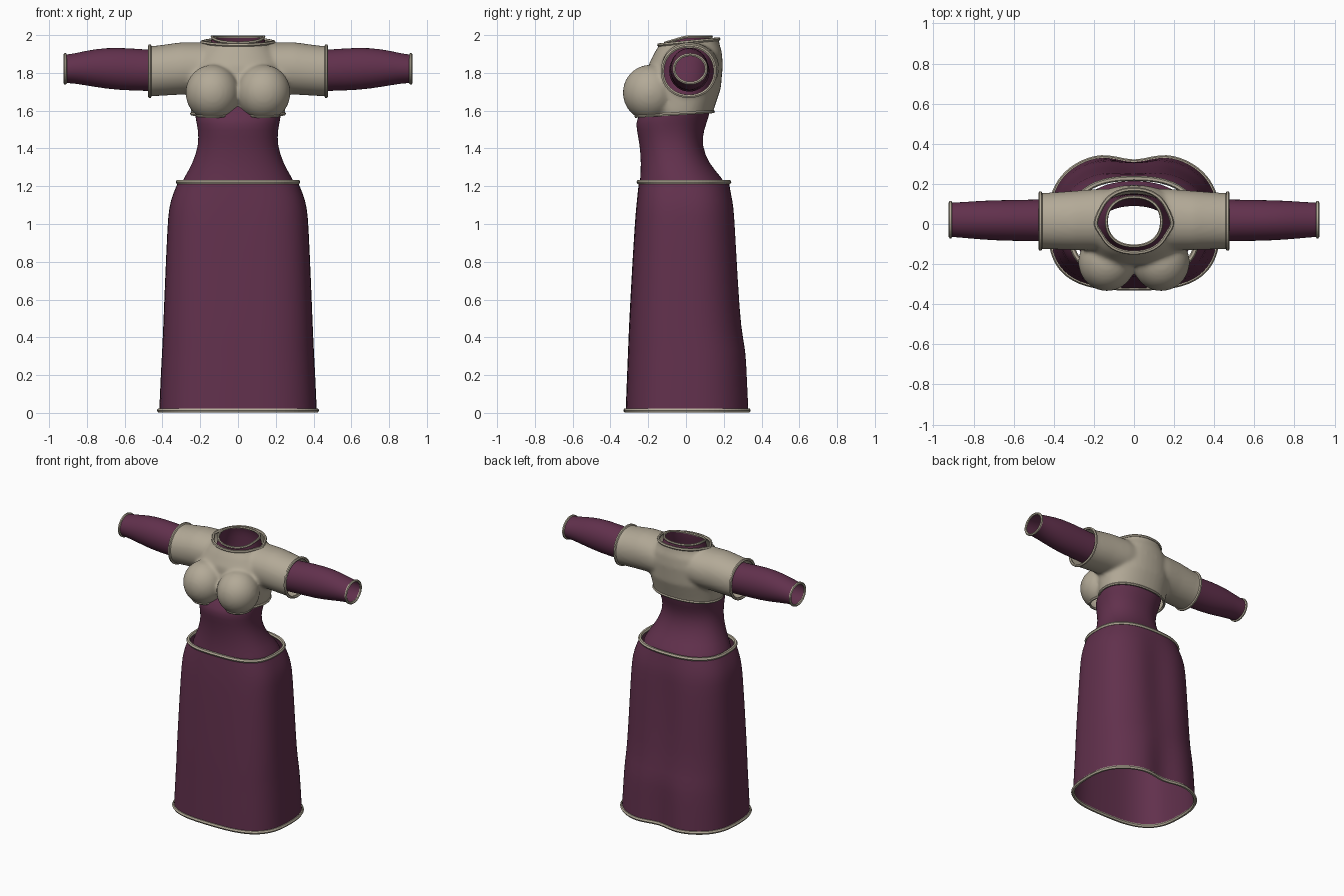
import bpy, bmesh
from math import sin, cos, pi, exp
from mathutils import Vector

cube = bpy.data.objects.get("Cube")
if cube:
    bpy.data.objects.remove(cube)


def material(name, rgb):
    m = bpy.data.materials.new(name)
    m.use_nodes = True
    m.diffuse_color = (*rgb, 1)
    m.node_tree.nodes["Principled BSDF"].inputs["Base Color"].default_value = (*rgb, 1)
    return m


PLUM = material("plum_cloth", (0.12, 0.03, 0.073))
BEIGE = material("beige_cloth", (0.45, 0.40, 0.31))


def add(name, bm, mat):
    mesh = bpy.data.meshes.new(name)
    bm.to_mesh(mesh)
    bm.free()
    mesh.materials.append(mat)
    mesh.polygons.foreach_set("use_smooth", [True] * len(mesh.polygons))
    obj = bpy.data.objects.new(name, mesh)
    bpy.context.collection.objects.link(obj)
    return obj


def bake(obj):
    # replace the mesh by its modified result
    graph = bpy.context.evaluated_depsgraph_get()
    graph.update()
    mesh = bpy.data.meshes.new_from_object(obj.evaluated_get(graph))
    obj.modifiers.clear()
    obj.data = mesh
    return obj


def loft(bm, rings, axis="z", p=2.0, p_low=None, caps=False, sides=40):
    # each ring: station, then low and high limits across both other axes, then back notch
    loops = []
    for s, a0, a1, b0, b1, *notch in rings:
        loop = []
        for i in range(sides):
            t = 2 * pi * i / sides
            c, d = cos(t), sin(t)
            e = 2 / (p if d > 0 else (p_low or p))
            a = (a0 + a1) / 2 + (a1 - a0) / 2 * abs(c) ** e * (1 if c > 0 else -1)
            b = (b0 + b1) / 2 + (b1 - b0) / 2 * abs(d) ** e * (1 if d > 0 else -1)
            if notch and d > 0:
                b -= notch[0] * exp(-(a / 0.1) ** 2)
            loop.append(bm.verts.new((a, b, s) if axis == "z" else (s, a, b)))
        loops.append(loop)
    for lo, hi in zip(loops, loops[1:]):
        for i in range(sides):
            j = (i + 1) % sides
            bm.faces.new((lo[i], lo[j], hi[j], hi[i]))
    if caps:
        bm.faces.new(loops[0][::-1])
        bm.faces.new(loops[-1])
    bmesh.ops.recalc_face_normals(bm, faces=bm.faces)
    return bm


def cloth(name, bm, mat):
    obj = add(name, bm, mat)
    obj.modifiers.new("soften", "SUBSURF").levels = 1
    return bake(obj)


def trim(name, source, radius, test):
    # round piping along the open edges that pass the test
    bm = bmesh.new()
    bm.from_mesh(source.data)
    inner = [e for e in bm.edges
             if not (e.is_boundary and test((e.verts[0].co + e.verts[1].co) / 2))]
    bmesh.ops.delete(bm, geom=bm.faces[:], context="FACES_ONLY")
    bmesh.ops.delete(bm, geom=[e for e in inner if e.is_valid], context="EDGES")
    bmesh.ops.delete(bm, geom=[v for v in bm.verts if not v.link_edges], context="VERTS")
    obj = add(name, bm, BEIGE)
    bpy.ops.object.select_all(action="DESELECT")
    obj.select_set(True)
    bpy.context.view_layer.objects.active = obj
    bpy.ops.object.convert(target="CURVE")
    obj = bpy.context.view_layer.objects.active
    obj.data.dimensions = "3D"
    obj.data.bevel_depth = radius
    obj.data.bevel_resolution = 1
    bpy.ops.object.convert(target="MESH")
    obj = bpy.context.view_layer.objects.active
    obj.data.materials.clear()
    obj.data.materials.append(BEIGE)
    return obj


# Skirt: boxy front, two back lobes, a swelling low at the back
skirt = cloth("skirt", loft(bmesh.new(), [
    (0.013, -.418, .418, -.32, .35, .05),
    (0.20, -.41, .41, -.313, .34, .04),
    (0.34, -.402, .402, -.307, .33, .025),
    (0.43, -.398, .398, -.304, .305, .02),
    (0.70, -.387, .387, -.29, .29, .03),
    (1.00, -.374, .374, -.272, .272, .025),
    (1.09, -.366, .366, -.264, .263, .015),
    (1.16, -.345, .345, -.257, .247, .01),
    (1.222, -.318, .318, -.25, .228, .0),
], p=2.5, p_low=3.0), PLUM)
trim("skirt_hem", skirt, 0.013, lambda c: c.z < 0.1)
trim("waistband", skirt, 0.013, lambda c: c.z > 1.1)

# Bodice: fitted waist running up inside the jacket to a standing collar
bm = loft(bmesh.new(), [
    (1.20, -.305, .305, -.247, .215),
    (1.24, -.29, .29, -.243, .195),
    (1.32, -.24, .24, -.238, .12),
    (1.42, -.208, .208, -.245, .083),
    (1.50, -.212, .212, -.262, .095),
    (1.56, -.225, .225, -.268, .12),
    (1.62, -.235, .235, -.20, .13),
    (1.75, -.21, .21, -.15, .155),
    (1.88, -.165, .165, -.125, .15),
    (1.95, -.148, .148, -.115, .15),
    (1.992, -.138, .138, -.11, .135),
], p=2.2)
for v in bm.verts:
    if v.co.z > 1.94 and v.co.y < 0:
        v.co.z += 0.3 * v.co.y
bodice = cloth("bodice", bm, PLUM)
trim("collar_piping", bodice, 0.008, lambda c: c.z > 1.9)

# Cropped jacket: torso, arms and bust fused, then cut open
bm = loft(bmesh.new(), [
    (1.50, -.225, .225, -.17, .125),
    (1.60, -.25, .25, -.20, .145),
    (1.72, -.262, .262, -.21, .185),
    (1.84, -.255, .255, -.20, .195),
    (1.91, -.215, .215, -.165, .19),
    (1.95, -.175, .175, -.14, .178),
    (2.03, -.16, .16, -.125, .165),
], p=2.2, caps=True)
loft(bm, [(s * x, y0, y1, z0, z1) for s, x, y0, y1, z0, z1 in [
    (-1, .56, -.125, .155, 1.67, 1.94),
    (-1, .44, -.125, .155, 1.677, 1.943),
    (-1, .30, -.13, .165, 1.685, 1.962),
    (-1, .18, -.13, .175, 1.69, 1.962),
    (1, .18, -.13, .175, 1.69, 1.962),
    (1, .30, -.13, .165, 1.685, 1.962),
    (1, .44, -.125, .155, 1.677, 1.943),
    (1, .56, -.125, .155, 1.67, 1.94),
]], axis="x", p=2.1, caps=True)
for side in (-1, 1):
    ball = bmesh.ops.create_uvsphere(bm, u_segments=32, v_segments=20, radius=1)["verts"]
    for v in ball:
        v.co = Vector((v.co.x * 0.143 + side * 0.135,
                       v.co.y * 0.145 - 0.19, v.co.z * 0.148 + 1.695))
jacket = add("jacket", bm, BEIGE)
remesh = jacket.modifiers.new("fuse", "REMESH")
remesh.mode = "VOXEL"
remesh.voxel_size = 0.012
smooth = jacket.modifiers.new("smooth", "SMOOTH")
smooth.factor = 0.5
smooth.iterations = 8
bake(jacket)
bm = bmesh.new()
bm.from_mesh(jacket.data)
for point, normal in [((.467, 0, 0), (1, 0, 0)), ((-.467, 0, 0), (-1, 0, 0)),
                      ((0, .02, 1.964), (0, -.1, 1)), ((0, -.05, 1.583), (0, .06, -1))]:
    bmesh.ops.bisect_plane(bm, geom=bm.verts[:] + bm.edges[:] + bm.faces[:], dist=1e-5,
                           plane_co=point, plane_no=normal, clear_outer=True)
bm.to_mesh(jacket.data)
bm.free()
jacket.data.materials.clear()
jacket.data.materials.append(BEIGE)
jacket.data.polygons.foreach_set("use_smooth", [True] * len(jacket.data.polygons))
trim("jacket_neckline", jacket, 0.010, lambda c: c.z > 1.9 and abs(c.x) < 0.4)
trim("jacket_hem", jacket, 0.009, lambda c: c.z < 1.64)
trim("jacket_cuffs", jacket, 0.010, lambda c: abs(c.x) > 0.46)

# Lower sleeves
for label, side in (("left", 1), ("right", -1)):
    sleeve = cloth(label + "_sleeve", loft(bmesh.new(), [
        (side * .40, -.09, .125, 1.70, 1.92),
        (side * .50, -.085, .122, 1.705, 1.925),
        (side * .64, -.085, .12, 1.708, 1.936),
        (side * .76, -.078, .117, 1.725, 1.928),
        (side * .87, -.068, .108, 1.745, 1.902),
        (side * .915, -.064, .108, 1.745, 1.897),
    ], axis="x", sides=28), PLUM)
    trim(label + "_sleeve_cuff", sleeve, 0.009, lambda c: abs(c.x) > 0.8)
